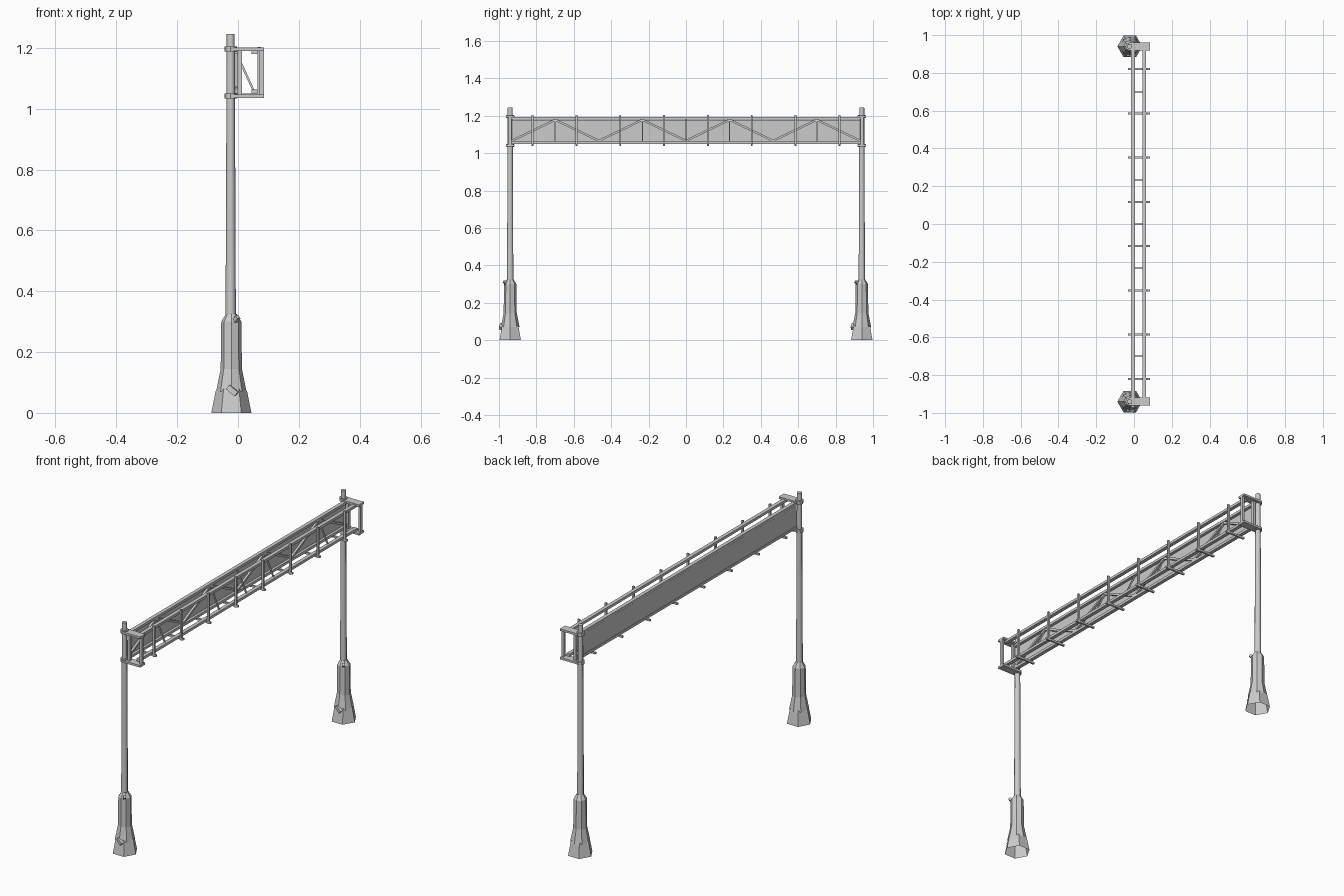
import bpy, bmesh, math
from mathutils import Vector

if "Cube" in bpy.data.objects:
    bpy.data.objects.remove(bpy.data.objects["Cube"])

PX, PY = -0.022, 0.94      # post position


def finish(name, bm):
    bmesh.ops.recalc_face_normals(bm, faces=bm.faces)
    me = bpy.data.meshes.new(name)
    bm.to_mesh(me)
    bm.free()
    ob = bpy.data.objects.new(name, me)
    bpy.context.collection.objects.link(ob)
    return ob


def lathe(name, profile, sides, x, y, cap=True, smooth=False):
    bm = bmesh.new()
    rings = []
    for r, z in profile:
        rings.append([bm.verts.new((x + r * math.cos(math.tau * i / sides),
                                    y + r * math.sin(math.tau * i / sides), z))
                      for i in range(sides)])
    for a, b in zip(rings, rings[1:]):
        for i in range(sides):
            j = (i + 1) % sides
            bm.faces.new((a[i], a[j], b[j], b[i]))
    if cap:
        bm.faces.new(rings[-1])
    for f in bm.faces:
        f.smooth = smooth and len(f.verts) == 4
    return finish(name, bm)


def box(name, lo, hi):
    bm = bmesh.new()
    bmesh.ops.create_cube(bm, size=1)
    lo, hi = Vector(lo), Vector(hi)
    for v in bm.verts:
        v.co = (lo + hi) / 2 + v.co * (hi - lo)
    return finish(name, bm)


def bar(name, a, b, w, d=None):
    """Square bar running from a to b."""
    a, b = Vector(a), Vector(b)
    bm = bmesh.new()
    bmesh.ops.create_cube(bm, size=1)
    bmesh.ops.scale(bm, vec=(w, d or w, (b - a).length), verts=bm.verts)
    ob = finish(name, bm)
    ob.location = (a + b) / 2
    ob.rotation_mode = 'QUATERNION'
    ob.rotation_quaternion = (b - a).to_track_quat('Z', 'Y')
    return ob


# Posts with flared hollow feet, collars and end brackets
for s in (-1, 1):
    y = s * PY
    lathe("post_foot", [(.066, 0), (.052, .07), (.048, .078)], 6, PX, y)
    lathe("post_sleeve", [(.050, .07), (.035, .145), (.033, .30), (.018, .325)], 8, PX, y)
    lathe("post", [(.017, .31), (.014, 1.04), (.013, 1.245)], 8, PX - .002, y, smooth=True)
    bar("foot_hatch", (PX - .01, y - .043, .085), (PX + .018, y - .05, .062), .018)
    bar("cable_outlet", (PX + .012, y - .02, .30), (PX + .022, y - .033, .315), .014)
    for z in (1.033, 1.188):
        lathe("post_collar", [(.015, z), (.021, z), (.021, z + .017), (.013, z + .017)], 8, PX - .002, y)
        box("end_bracket", (PX, y - .022, z + .002), (.085, y + .022, z + .013))
    for x in (.006, .078):
        box("end_upright", (x - .007, y - .008, 1.04), (x + .007, y + .008, 1.195))

# Back panel and four chords
box("back_panel", (-.014, -.93, 1.062), (-.010, .93, 1.178))
for x in (-.006, .054):
    for z in (1.057, 1.187):
        box("chord", (x - .01, -.935, z - .007), (x + .01, .935, z + .007))

# Zigzag bracing in front of the panel
step = .932 / 4
for i in range(8):
    y0 = -.932 + i * step
    z0, z1 = (1.066, 1.178) if i % 2 == 0 else (1.178, 1.066)
    bar("diagonal_brace", (-.004, y0, z0), (-.004, y0 + step, z1), .011)
for i in (1, 3, 4, 5, 7):
    y0 = -.932 + i * step
    bar("cross_brace", (-.004, y0, 1.18), (.05, y0, 1.062), .007)

# Light hoops: bottom rail with outer upright
for i in range(8):
    y = -.82 + i * .2343
    box("bottom_rail", (-.032, y - .005, 1.04), (.084, y + .005, 1.050))
    box("outer_upright", (.064, y - .005, 1.037), (.075, y + .005, 1.203))
